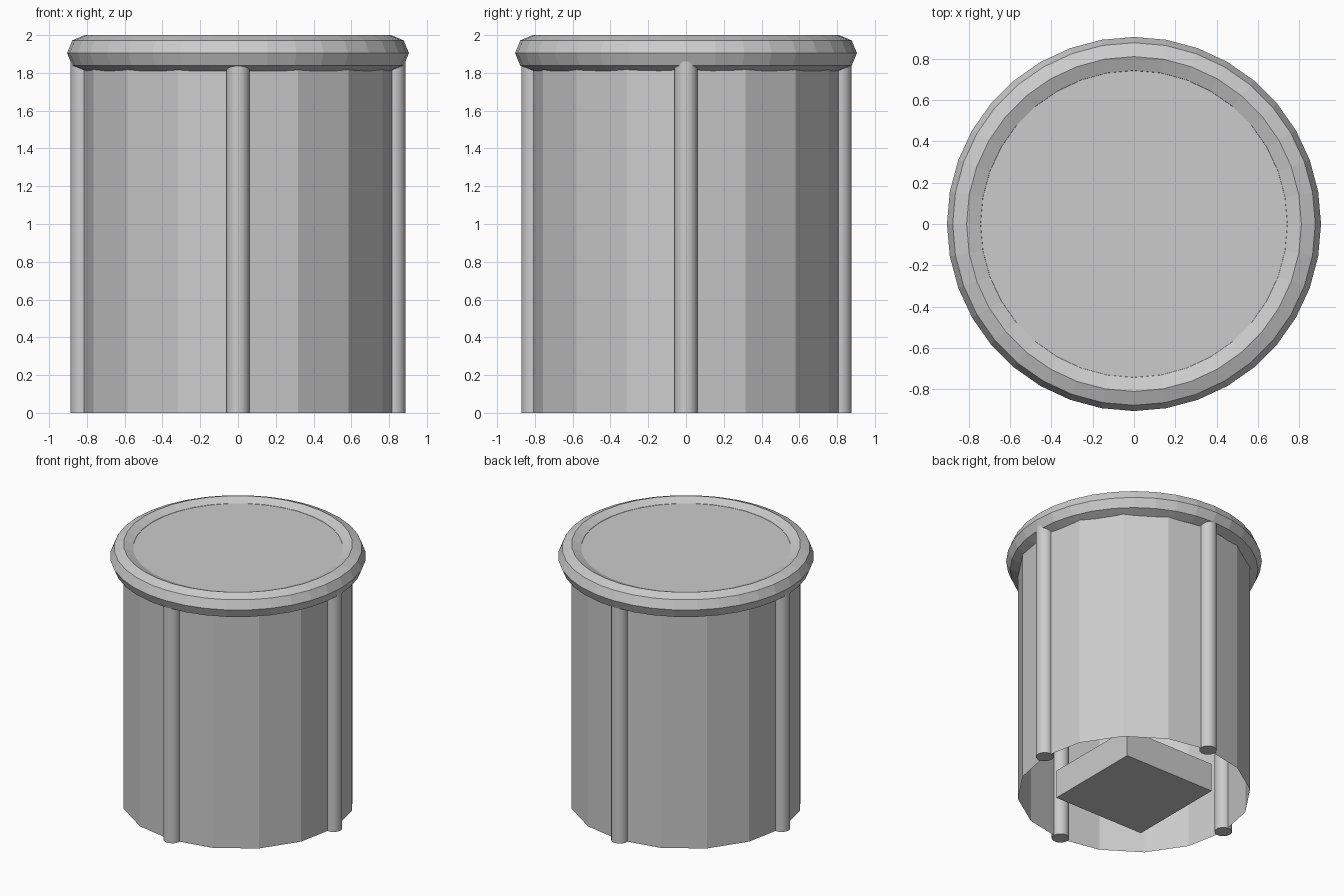
import bpy, bmesh, math

if "Cube" in bpy.data.objects:
    bpy.data.objects.remove(bpy.data.objects["Cube"])

grey = bpy.data.materials.new("plain grey")
grey.diffuse_color = (0.6, 0.6, 0.6, 1)
grey.use_nodes = True
grey.node_tree.nodes["Principled BSDF"].inputs["Base Color"].default_value = grey.diffuse_color


def finish(name, bm, smooth=None):
    me = bpy.data.meshes.new(name)
    bmesh.ops.recalc_face_normals(bm, faces=bm.faces)
    bm.to_mesh(me)
    bm.free()
    me.materials.append(grey)
    ob = bpy.data.objects.new(name, me)
    bpy.context.collection.objects.link(ob)
    if smooth:
        bpy.ops.object.select_all(action='DESELECT')
        ob.select_set(True)
        bpy.context.view_layer.objects.active = ob
        bpy.ops.object.shade_smooth_by_angle(angle=math.radians(smooth))
    return ob


def cylinder(name, sides, r, z0, z1, x=0, y=0, smooth=None):
    bm = bmesh.new()
    bmesh.ops.create_cone(bm, cap_ends=True, segments=sides,
                          radius1=r, radius2=r, depth=z1 - z0)
    bmesh.ops.translate(bm, vec=(x, y, (z0 + z1) / 2), verts=bm.verts)
    return finish(name, bm, smooth)


# Open sixteen-sided skirt
bm = bmesh.new()
rings = [[bm.verts.new((0.828 * math.sin(i * math.pi / 8),
                        0.82 * math.cos(i * math.pi / 8), z)) for i in range(16)]
         for z in (0, 1.86)]
for i in range(16):
    j = (i + 1) % 16
    bm.faces.new((rings[0][i], rings[0][j], rings[1][j], rings[1][i]))
finish("skirt", bm)

# Rim: ring with an octagonal cross-section
bm = bmesh.new()
N, M = 36, 8
grid = []
for i in range(N):
    a = 2 * math.pi * i / N
    ring = []
    for k in range(M):
        t = 2 * math.pi * k / M
        r = 0.81 + 0.095 * math.cos(t)
        ring.append(bm.verts.new((r * math.cos(a), r * math.sin(a),
                                  1.905 + 0.095 * math.sin(t))))
    grid.append(ring)
for i in range(N):
    for k in range(M):
        a, b = grid[i], grid[(i + 1) % N]
        bm.faces.new((a[k], b[k], b[(k + 1) % M], a[(k + 1) % M]))
finish("rim", bm)

# Recessed top panel
cylinder("top_panel", 36, 0.79, 1.84, 1.97)

# Four round posts on the axes
for name, x, y in (("front_post", 0, -0.81), ("back_post", 0, 0.815),
                   ("left_post", -0.825, 0), ("right_post", 0.825, 0)):
    cylinder(name, 24, 0.062, 0, 1.88, x, y, smooth=30)

# Low square block inside, on the ground
bm = bmesh.new()
bmesh.ops.create_cube(bm, size=1)
bmesh.ops.scale(bm, vec=(0.78, 0.78, 0.22), verts=bm.verts)
bmesh.ops.translate(bm, vec=(0, 0, 0.11), verts=bm.verts)
finish("base_block", bm)
